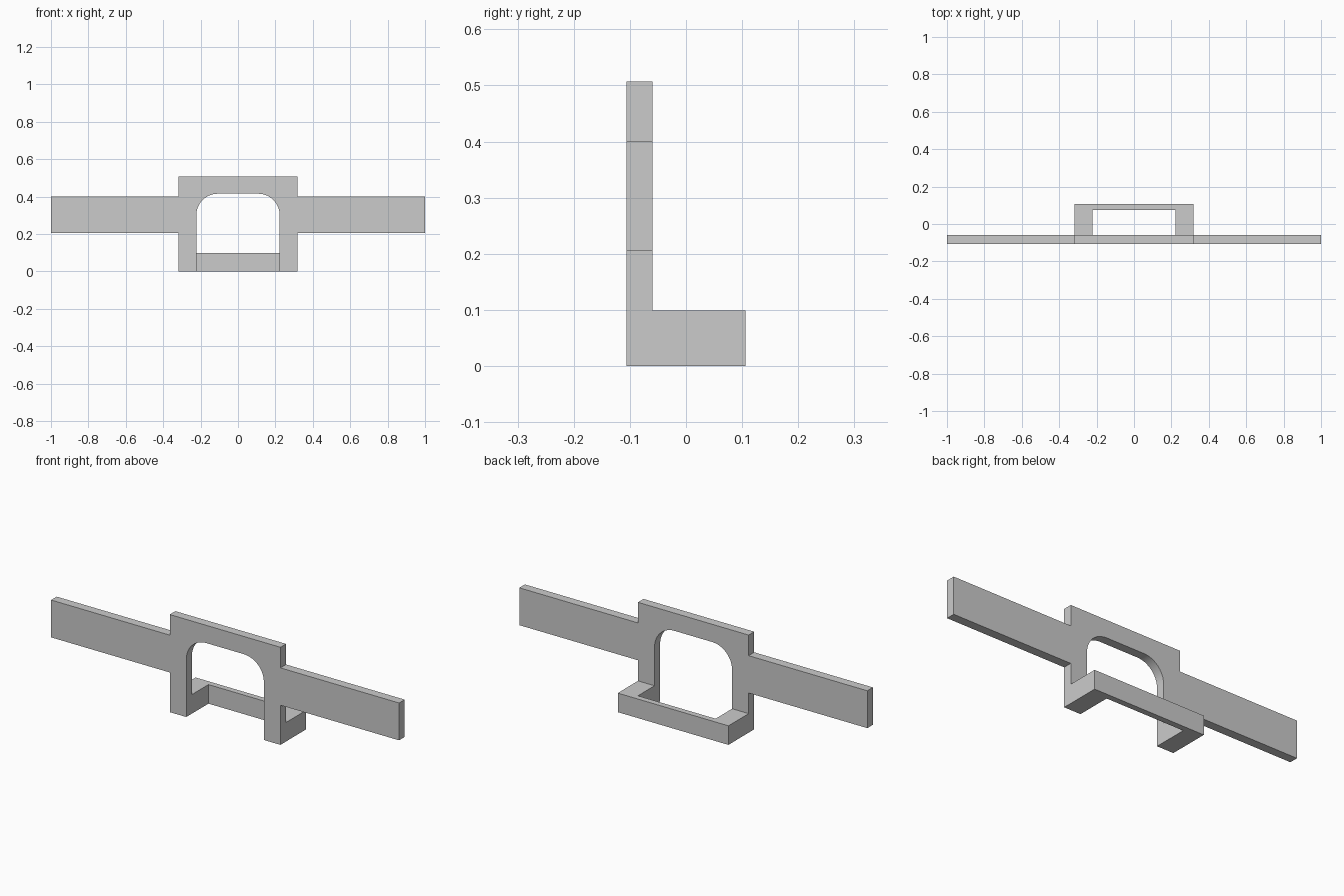
import bpy, bmesh, math
from mathutils import Vector

if "Cube" in bpy.data.objects:
    bpy.data.objects.remove(bpy.data.objects["Cube"])

Y_FRONT, Y_PLATE, Y_BAR, Y_BACK = -0.106, -0.06, 0.076, 0.106
X_LEG, X_HOLE = 0.318, 0.223
Z_LOOP, Z_TOP, Z_ARCH = 0.099, 0.507, 0.415
RADIUS = 0.115


def mirrored(half):
    """Close a right-hand half outline with its mirror image in x."""
    return half + [(-x, v) for x, v in reversed(half)]


def extrude(bm, points, direction):
    face = bm.faces.new([bm.verts.new(p) for p in points])
    new = bmesh.ops.extrude_face_region(bm, geom=[face])["geom"]
    verts = [g for g in new if isinstance(g, bmesh.types.BMVert)]
    bmesh.ops.translate(bm, vec=Vector(direction), verts=verts)


bm = bmesh.new()

# Upright plate: rounded opening, legs, stepped head and side arms
arch = [(X_HOLE - RADIUS + RADIUS * math.cos(a), Z_ARCH - RADIUS + RADIUS * math.sin(a))
        for a in (math.radians(90 - 7.5 * i) for i in range(13))]
right = arch + [(X_HOLE, 0), (X_LEG, 0), (X_LEG, 0.206), (1, 0.206),
                (1, 0.4), (X_LEG, 0.4), (X_LEG, Z_TOP)]
outline = mirrored(right)
extrude(bm, [(x, Y_FRONT, z) for x, z in outline], (0, Y_PLATE - Y_FRONT, 0))

# Open the backs of the legs where the loop joins
bmesh.ops.bisect_plane(bm, geom=bm.verts[:] + bm.edges[:] + bm.faces[:],
                       plane_co=(0, 0, Z_LOOP), plane_no=(0, 0, 1))


def joints():
    return [f for f in bm.faces
            if all(abs(v.co.y - Y_PLATE) < 1e-4 and v.co.z < Z_LOOP + 1e-4
                   for v in f.verts)]


bmesh.ops.delete(bm, geom=joints(), context="FACES")

# U-shaped loop behind the legs
loop = mirrored([(X_HOLE, Y_BAR), (X_HOLE, Y_PLATE), (X_LEG, Y_PLATE), (X_LEG, Y_BACK)])
extrude(bm, [(x, y, 0) for x, y in loop], (0, 0, Z_LOOP))
bmesh.ops.delete(bm, geom=joints(), context="FACES")

# Weld into one solid and merge coplanar faces
bmesh.ops.remove_doubles(bm, verts=bm.verts[:], dist=1e-4)
bmesh.ops.dissolve_limit(bm, angle_limit=0.01, verts=bm.verts[:], edges=bm.edges[:])
bmesh.ops.recalc_face_normals(bm, faces=bm.faces[:])

mesh = bpy.data.meshes.new("bracket")
bm.to_mesh(mesh)
bm.free()
bracket = bpy.data.objects.new("bracket", mesh)
bpy.context.collection.objects.link(bracket)
bpy.context.view_layer.objects.active = bracket
bracket.select_set(True)
bpy.ops.object.shade_smooth_by_angle(angle=math.radians(30))
